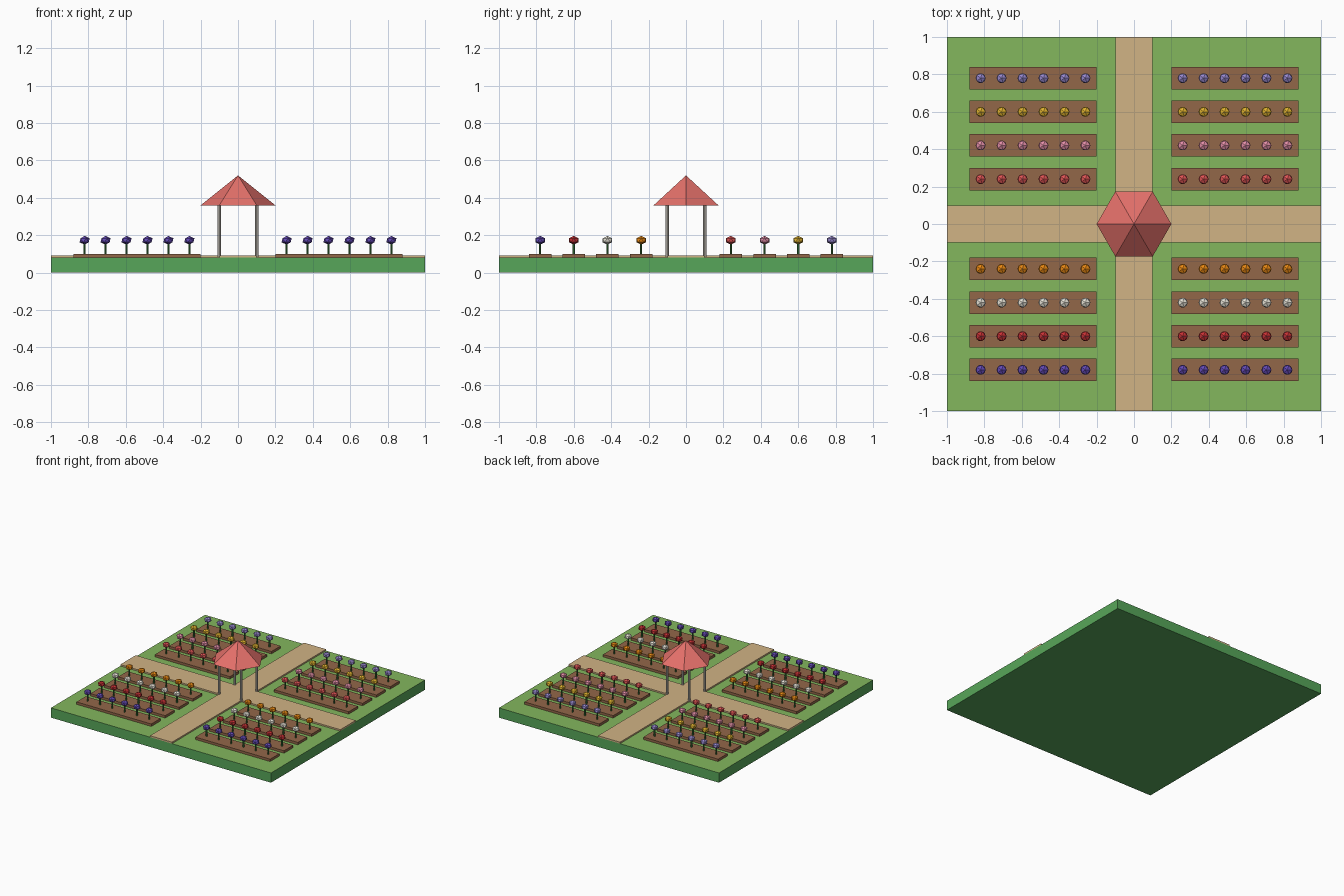
import bpy
from math import radians

if "Cube" in bpy.data.objects:
    bpy.data.objects.remove(bpy.data.objects["Cube"])


def material(name, rgb):
    # 0-255 display colour converted to linear
    m = bpy.data.materials.new(name)
    m.diffuse_color = [(c / 255) ** 2.2 for c in rgb] + [1]
    m.use_nodes = True
    m.node_tree.nodes["Principled BSDF"].inputs["Base Color"].default_value = m.diffuse_color
    return m


def finish(name, mat):
    ob = bpy.context.object
    ob.name = name
    ob.data.materials.append(mat)
    return ob


def box(name, x0, x1, y0, y1, z0, z1, mat):
    bpy.ops.mesh.primitive_cube_add(
        size=1, location=((x0 + x1) / 2, (y0 + y1) / 2, (z0 + z1) / 2))
    ob = finish(name, mat)
    ob.scale = (x1 - x0, y1 - y0, z1 - z0)
    return ob


def rod(name, x, y, z0, z1, radius, sides, mat):
    bpy.ops.mesh.primitive_cylinder_add(
        vertices=sides, radius=radius, depth=z1 - z0, location=(x, y, (z0 + z1) / 2))
    return finish(name, mat)


earth = material("earth_green", (88, 165, 90))
grass = material("grass", (130, 182, 94))
sand = material("path_sand", (208, 178, 132))
soil = material("soil", (145, 103, 74))
stalk = material("stalk", (60, 120, 60))
post_mat = material("post_grey", (205, 200, 190))
roof_mat = material("roof_red", (228, 112, 106))

# Ground slab with a lighter grass top
ground = box("ground", -1, 1, -1, 1, 0, 0.08, earth)
ground.data.materials.append(grass)
for p in ground.data.polygons:
    if p.normal.z > 0.5:
        p.material_index = 1

# Crossing paths
box("long_path", -0.1, 0.1, -1, 1, 0.08, 0.092, sand)
for s, side in ((-1, "left"), (1, "right")):
    box(side + "_path", min(s, s * 0.1), max(s, s * 0.1), -0.1, 0.1, 0.08, 0.092, sand)

# Flower beds, one colour per row, mirrored left and right
rows = [
    (0.78, "lavender", (150, 135, 205)),
    (0.60, "yellow", (225, 178, 50)),
    (0.42, "pink", (225, 140, 165)),
    (0.24, "coral", (222, 85, 85)),
    (-0.24, "orange", (232, 135, 25)),
    (-0.42, "white", (232, 228, 215)),
    (-0.60, "crimson", (198, 52, 55)),
    (-0.78, "purple", (100, 75, 180)),
]
for y, colour, rgb in rows:
    petal = material(colour + "_petal", rgb)
    for s in (-1, 1):
        xs = sorted((s * 0.2, s * 0.88))
        box(colour + "_bed", xs[0], xs[1], y - 0.06, y + 0.06, 0.08, 0.10, soil)
        for i in range(6):
            x = s * (0.26 + 0.112 * i)
            rod(colour + "_stem", x, y, 0.10, 0.16, 0.006, 6, stalk)
            bpy.ops.mesh.primitive_ico_sphere_add(
                subdivisions=1, radius=0.03, location=(x, y, 0.173))
            finish(colour + "_bloom", petal).scale.z = 0.78

# Pavilion: four posts and a six-sided roof
for x in (-0.1, 0.1):
    for y in (-0.1, 0.1):
        rod("pavilion_post", x, y, 0.085, 0.365, 0.01, 8, post_mat)
bpy.ops.mesh.primitive_cone_add(
    vertices=6, radius1=0.2, radius2=0, depth=0.16,
    location=(0, 0, 0.44), rotation=(0, 0, radians(30)))
finish("pavilion_roof", roof_mat)
